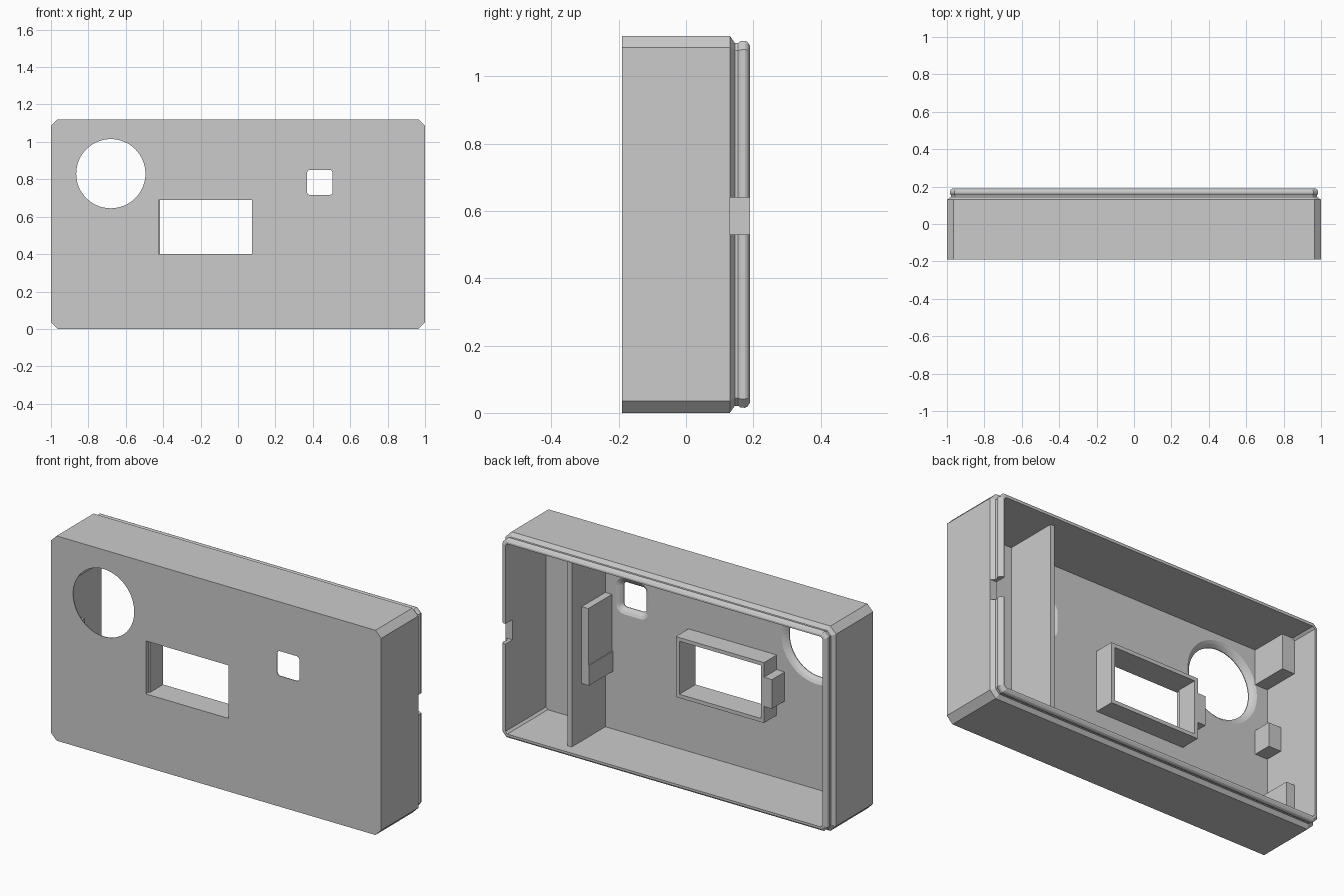
import bpy, bmesh, math

old = bpy.data.objects.get("Cube")
if old:
    bpy.data.objects.remove(old, do_unlink=True)

grey = bpy.data.materials.new("light_grey")
grey.use_nodes = True
COLOUR = (0.6, 0.6, 0.6, 1)
grey.diffuse_color = COLOUR
grey.node_tree.nodes["Principled BSDF"].inputs["Base Color"].default_value = COLOUR

W, H = 1.0, 1.12              # half width and full height
FRONT, FLOOR, RIM = -0.19, -0.16, 0.13
WALL = 0.04


def finish(name, bm):
    bmesh.ops.recalc_face_normals(bm, faces=bm.faces[:])
    mesh = bpy.data.meshes.new(name)
    bm.to_mesh(mesh)
    bm.free()
    mesh.materials.append(grey)
    obj = bpy.data.objects.new(name, mesh)
    bpy.context.scene.collection.objects.link(obj)
    return obj


def loft(name, rings):
    """Closed solid skinned through rings of (x, z) points, each with its y."""
    bm = bmesh.new()
    loops = [[bm.verts.new((x, y, z)) for x, z in pts] for y, pts in rings]
    for a, b in zip(loops, loops[1:]):
        for i in range(len(a)):
            j = (i + 1) % len(a)
            bm.faces.new((a[i], a[j], b[j], b[i]))
    bm.faces.new(loops[0])
    bm.faces.new(loops[-1])
    return finish(name, bm)


def box(name, x, y, z):
    ring = [(x[0], z[0]), (x[1], z[0]), (x[1], z[1]), (x[0], z[1])]
    return loft(name, [(y[0], ring), (y[1], ring)])


def outline(inset):
    """Chamfered rectangle of the case, moved inward."""
    c = 0.035 - 0.586 * inset
    a, lo, hi = W - inset, inset, H - inset
    return [(-a + c, lo), (a - c, lo), (a, lo + c), (a, hi - c),
            (a - c, hi), (-a + c, hi), (-a, hi - c), (-a, lo + c)]


def rounded(cx, cz, half, r, steps):
    """Square with rounded corners; a circle when r equals half."""
    pts = []
    for k in range(4):
        mid = math.radians(45 + 90 * k)
        ox = math.copysign(half - r, math.cos(mid))
        oz = math.copysign(half - r, math.sin(mid))
        for i in range(steps):
            t = math.pi / 2 * (k + i / (steps if r == half else steps - 1))
            pts.append((cx + ox + r * math.cos(t), cz + oz + r * math.sin(t)))
    return pts


def cut(target, cutter):
    cutter.hide_render = True
    cutter.hide_viewport = True
    mod = target.modifiers.new(cutter.name, "BOOLEAN")
    mod.operation = "DIFFERENCE"
    mod.solver = "EXACT"
    mod.object = cutter


def flared_cutter(name, cx, cz, half, r, steps):
    """Opening that widens toward the inside of the front panel."""
    sizes = [(FRONT - 0.05, 0), (FRONT + 0.004, 0), (FRONT + 0.012, 0.006),
             (FRONT + 0.022, 0.016), (FLOOR, 0.03), (FLOOR + 0.02, 0.03)]
    return loft(name, [(y, rounded(cx, cz, half + g, r + g, steps)) for y, g in sizes])


# Case: outer wall, grooved lip, inner wall and front panel in one skin
shell = loft("case_shell", [(y, outline(d)) for y, d in [
    (FRONT, 0), (RIM, 0), (0.137, 0.01), (0.145, 0.021), (0.155, 0.021),
    (0.162, 0.016), (0.175, 0.015), (0.183, 0.019), (0.19, 0.03),
    (0.19, WALL), (FLOOR, WALL)]])

# Openings
cut(shell, flared_cutter("round_opening_cutter", -0.68, 0.83, 0.185, 0.185, 16))
cut(shell, flared_cutter("button_opening_cutter", 0.437, 0.783, 0.068, 0.018, 6))
cut(shell, box("window_cutter", (-0.425, 0.075), (-0.3, 0), (0.4, 0.69)))
cut(shell, box("lip_notch_cutter", (0.9, 1.1), (RIM, 0.3), (0.53, 0.64)))

# Collar behind the window
collar = box("window_collar", (-0.437, 0.097), (FLOOR - 0.005, -0.05), (0.38, 0.71))
cut(collar, box("collar_cutter", (-0.418, 0.075), (-0.3, 0.1), (0.4, 0.69)))

# Inner ribs, posts and tabs, all rooted in the front panel
ROOT = FLOOR - 0.005
for name, x, back, z in [
    ("partition", (0.6, 0.625), RIM, (WALL - 0.005, H - WALL + 0.005)),
    ("partition_block", (0.56, 0.605), 0.045, (0.355, 0.775)),
    ("partition_block_foot", (0.555, 0.605), 0.045, (0.355, 0.465)),
    ("collar_tab", (-0.485, -0.43), -0.05, (0.47, 0.63)),
    ("upper_corner_post", (-0.965, -0.885), 0.04, (0.89, H - WALL + 0.005)),
    ("lower_corner_post", (-0.965, -0.91), 0.04, (WALL - 0.005, 0.28)),
    ("side_tab", (-0.965, -0.885), -0.06, (0.51, 0.64)),
]:
    box(name, x, (ROOT, back), z)
